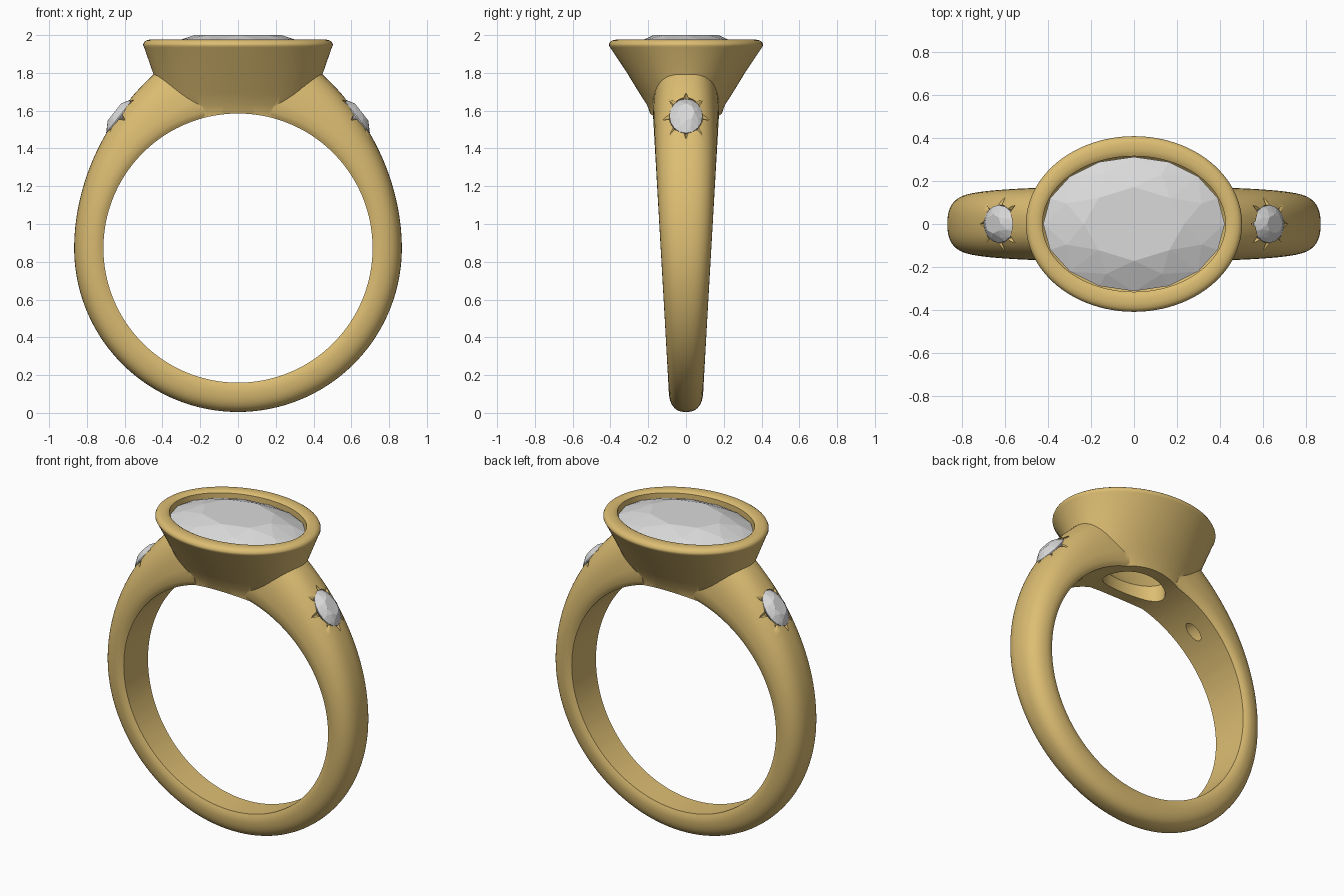
import bpy, bmesh, math
from mathutils import Matrix, Vector

if "Cube" in bpy.data.objects:
    bpy.data.objects.remove(bpy.data.objects["Cube"])


def material(name, rgb):
    m = bpy.data.materials.new(name)
    m.diffuse_color = (*rgb, 1)
    m.use_nodes = True
    m.node_tree.nodes["Principled BSDF"].inputs["Base Color"].default_value = m.diffuse_color
    return m


GOLD = material("warm gold", (0.72, 0.51, 0.17))
STONE = material("pale stone", (0.70, 0.70, 0.70))
ZC, R_IN = 0.8725, 0.7125      # finger hole centre height and radius


def finish(bm, name, mat, matrix=None):
    bmesh.ops.recalc_face_normals(bm, faces=bm.faces)
    if matrix:
        bm.transform(matrix)
    me = bpy.data.meshes.new(name)
    bm.to_mesh(me)
    bm.free()
    me.materials.append(mat)
    ob = bpy.data.objects.new(name, me)
    bpy.context.collection.objects.link(ob)
    return ob


def loft(name, rings, matrix=None):
    """Closed solid skinned through equal-length rings of points."""
    bm = bmesh.new()
    vs = [[bm.verts.new(p) for p in ring] for ring in rings]
    n = len(vs[0])
    for a, b in zip(vs, vs[1:]):
        for i in range(n):
            j = (i + 1) % n
            bm.faces.new((a[i], a[j], b[j], b[i]))
    bm.faces.new(vs[0])
    bm.faces.new(vs[-1])
    return finish(bm, name, GOLD, matrix)


def ellipse(a, b, z, n=96, off=0.0):
    return [(a * math.cos(2 * math.pi * (i + off) / n),
             b * math.sin(2 * math.pi * (i + off) / n), z) for i in range(n)]


def oval_loft(name, profile, matrix=None, n=96):
    return loft(name, [ellipse(a, b, z, n) for a, b, z in profile], matrix)


def boolean(ob, other, op):
    mod = ob.modifiers.new("bool", 'BOOLEAN')
    mod.operation, mod.solver, mod.object = op, 'EXACT', other
    bpy.context.view_layer.objects.active = ob
    bpy.ops.object.modifier_apply(modifier=mod.name)
    bpy.data.objects.remove(other)


def thickness(elev):
    return 0.155 + 0.16 * (max(elev, 0) / 65) ** 2.2


def shank_ring(p):
    """Domed cross-section at angle p from the bottom."""
    elev = abs(p) - 90
    t = thickness(elev)
    w = 0.087 + 0.054 * (ZC + 0.79 * math.sin(math.radians(elev)))
    sec = [(-0.8 * w, -0.03), (-0.94 * w, 0.012)]
    for i in range(25):
        th = math.pi * (1 - i / 24)
        c, s = math.cos(th), math.sin(th)
        sec.append((math.copysign(abs(c) ** 0.8, c) * w,
                    0.03 + abs(s) ** 0.8 * (t - 0.03)))
    sec += [(0.94 * w, 0.012), (0.8 * w, -0.03)]
    a = math.radians(p)
    return [((R_IN + h) * math.sin(a), y, ZC - (R_IN + h) * math.cos(a))
            for y, h in sec]


def oval_gem(name, a, b, crown, depth, table, matrix):
    """Brilliant cut: table, crown break, girdle and point."""
    bm = bmesh.new()
    mid = (1 + table) / 2 + 0.03
    pts = ellipse(a * table, b * table, crown, 8)
    pts += ellipse(a * mid, b * mid, crown * 0.52, 8, 0.5)
    pts += ellipse(a, b, 0, 16) + ellipse(a, b, -0.006, 16)
    pts += ellipse(a * 0.5, b * 0.5, -depth * 0.6, 8, 0.5) + [(0, 0, -depth)]
    for p in pts:
        bm.verts.new(p)
    bmesh.ops.convex_hull(bm, input=bm.verts)
    bmesh.ops.dissolve_limit(bm, angle_limit=0.01, verts=bm.verts, edges=bm.edges)
    return finish(bm, name, STONE, matrix)


# Tapering band
ring = loft("ring_band", [shank_ring(-166 + 332 * i / 120) for i in range(121)])

# Oval cup with rounded rim, joined to the band
cup = oval_loft("cup", [
    (0.355, 0.18, 1.50), (0.37, 0.188, 1.58), (0.384, 0.206, 1.63),
    (0.41, 0.245, 1.69), (0.45, 0.312, 1.80), (0.497, 0.402, 1.935),
    (0.502, 0.408, 1.945), (0.502, 0.408, 1.952), (0.496, 0.402, 1.964),
    (0.485, 0.390, 1.972), (0.468, 0.372, 1.976), (0.448, 0.345, 1.976),
    (0.434, 0.327, 1.972), (0.42, 0.31, 1.962)])
boolean(ring, cup, 'UNION')

# Stone cavity with open oval underside
boolean(ring, oval_loft("cavity", [
    (0.425, 0.315, 2.1), (0.425, 0.315, 1.90), (0.30, 0.19, 1.75),
    (0.21, 0.12, 1.66), (0.21, 0.12, 1.35)]), 'DIFFERENCE')

# Finger hole
hole = Matrix.Translation((0, 0, ZC)) @ Matrix.Rotation(math.pi / 2, 4, 'X')
boolean(ring, oval_loft("finger_hole", [(R_IN, R_IN, -0.6), (R_IN, R_IN, 0.6)],
                        hole, 160), 'DIFFERENCE')

# Side stones in star-shaped seats
ELEV, TILT = math.radians(48), math.radians(38)
r = R_IN + thickness(48)
GA, GB = 0.115, 0.088
for side, label in ((1, "right"), (-1, "left")):
    nrm = Vector((side * math.cos(TILT), 0, math.sin(TILT)))
    tan = Vector((-side * math.sin(TILT), 0, math.cos(TILT)))
    yax = nrm.cross(tan)
    frame = Matrix((tan, yax, nrm)).transposed().to_4x4()
    frame.translation = (side * r * math.cos(ELEV), 0, ZC + r * math.sin(ELEV))
    # Seat and through hole
    boolean(ring, oval_loft("seat", [
        (GA, GB, 0.1), (GA, GB, -0.03), (0.06, 0.035, -0.10),
        (0.06, 0.035, -0.42)], frame, 40), 'DIFFERENCE')
    # Engraved rays
    for k in range(8):
        c, s = math.cos(k * math.pi / 4), math.sin(k * math.pi / 4)
        ty = 0.13 * s
        drop = 0.2 * (1 - (1 - (abs(ty) / 0.172) ** 2.5) ** 0.4)
        base = Vector((0, 0, 0.006 + 0.036 * abs(s)))
        tip = Vector((0.172 * c, ty, -drop - 0.012 * abs(c)))
        d = tip - base
        bm = bmesh.new()
        bmesh.ops.create_cone(bm, cap_ends=True, segments=4, radius1=0.05,
                              radius2=0.001, depth=d.length)
        m = (Matrix.Translation((base + tip) / 2)
             @ d.to_track_quat('Z', 'Y').to_matrix().to_4x4())
        boolean(ring, finish(bm, "ray", GOLD, frame @ m), 'DIFFERENCE')
    oval_gem(label + "_side_stone", GA, GB, 0.034, 0.09, 0.5,
             frame @ Matrix.Translation((0, 0, -0.010)))

# Main stone
oval_gem("main_stone", 0.422, 0.312, 0.065, 0.26, 0.55,
         Matrix.Translation((0, 0, 1.935)))

# Smooth metal, flat facets on the stones
bpy.ops.object.select_all(action='DESELECT')
ring.select_set(True)
bpy.context.view_layer.objects.active = ring
bpy.ops.object.shade_smooth_by_angle(angle=math.radians(32))
